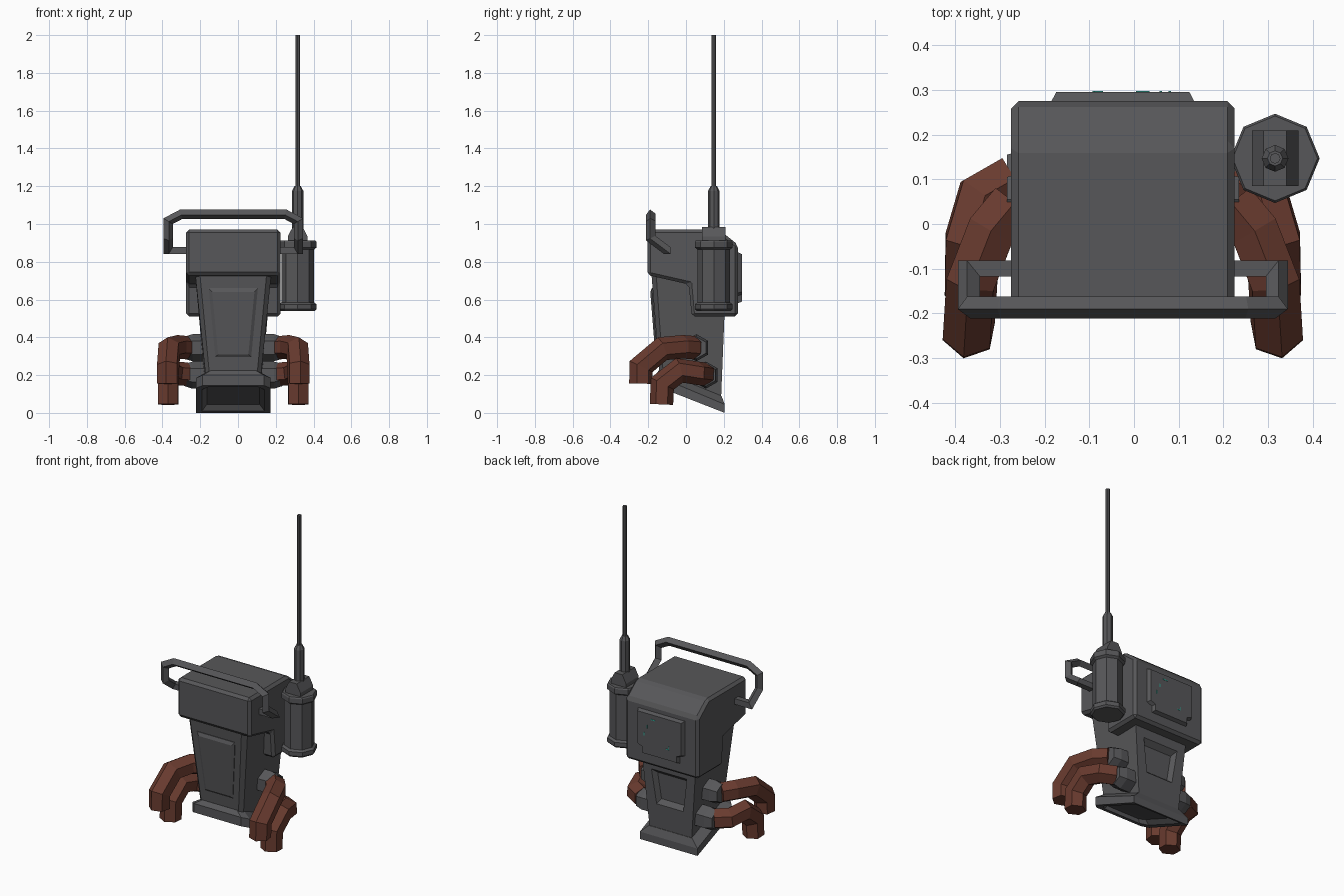
import bpy, bmesh, math
from mathutils import Vector

if "Cube" in bpy.data.objects:
    bpy.data.objects.remove(bpy.data.objects["Cube"])

CX = -0.025  # symmetry plane of the body


def material(name, rgb):
    m = bpy.data.materials.new(name)
    m.diffuse_color = (*rgb, 1)
    m.use_nodes = True
    m.node_tree.nodes["Principled BSDF"].inputs["Base Color"].default_value = m.diffuse_color
    return m


GREY = material("dark grey metal", (0.095, 0.095, 0.1))
BROWN = material("rust brown", (0.14, 0.043, 0.028))
TEAL = material("teal", (0.03, 0.38, 0.3))


def loft(name, rings, mat=GREY, bevel=0.0):
    """Skin a list of point rings and close both ends."""
    bm = bmesh.new()
    vs = [[bm.verts.new(p) for p in r] for r in rings]
    n = len(vs[0])
    for a, b in zip(vs, vs[1:]):
        for i in range(n):
            j = (i + 1) % n
            bm.faces.new((a[i], a[j], b[j], b[i]))
    bm.faces.new(vs[0][::-1])
    bm.faces.new(vs[-1])
    bmesh.ops.recalc_face_normals(bm, faces=bm.faces)
    me = bpy.data.meshes.new(name)
    bm.to_mesh(me)
    bm.free()
    me.materials.append(mat)
    ob = bpy.data.objects.new(name, me)
    bpy.context.collection.objects.link(ob)
    if bevel:
        mod = ob.modifiers.new("bevel", "BEVEL")
        mod.width, mod.segments = bevel, 1
        mod.limit_method, mod.angle_limit = "ANGLE", math.radians(25)
    return ob


def lathe(name, x, y, steps, sides=8, mat=GREY):
    """Low-poly turned part from (radius, z) steps."""
    ang = [2 * math.pi * i / sides for i in range(sides)]
    return loft(name, [[(x + r * math.cos(a), y + r * math.sin(a), z) for a in ang]
                       for r, z in steps], mat)


def sweep(name, path, r, sides, ref, mat=GREY, turn=0.0):
    """Mitred tube: each ring is slid along its segment onto the joint plane."""
    P = [Vector(p) for p in path]
    D = [(b - a).normalized() for a, b in zip(P, P[1:])]
    ref = Vector(ref)
    v = (ref - D[0] * ref.dot(D[0])).normalized()
    u = v.cross(D[0])
    ring = []
    for i in range(sides):
        a = 2 * math.pi * i / sides + turn
        ring.append(P[0] + r * (v * math.cos(a) + u * math.sin(a)))
    rings = [ring]
    for i in range(1, len(P)):
        d = D[i - 1]
        n = d if i == len(P) - 1 else (d + D[i]).normalized()
        ring = [q + d * ((P[i] - q).dot(n) / d.dot(n)) for q in ring]
        rings.append(ring)
    return loft(name, rings, mat)


def slab(hw, yf, yb, zf, zb, c=0.0):
    """Rectangle tilted from front height zf to back height zb, front corners cut by c."""
    zc = zf + (zb - zf) * c / (yb - yf)
    pts = [(hw, yb, zb), (-hw, yb, zb)]
    if c:
        pts += [(-hw, yf + c, zc), (c - hw, yf, zf), (hw - c, yf, zf), (hw, yf + c, zc)]
    else:
        pts += [(-hw, yf, zf), (hw, yf, zf)]
    return [(CX + x, y, z) for x, y, z in pts]


# Head: side profile with overhanging front and chamfered back
side = [(-0.205, 0.97), (0.175, 0.97), (0.275, 0.89), (0.275, 0.51),
        (0.03, 0.51), (0.015, 0.68), (-0.205, 0.73)]
loft("head", [[(CX + s * 0.25, y, z) for y, z in side] for s in (-1, 1)], bevel=0.016)

# Back panel with notched lower corners
half = [(0.16, 0.85), (0.16, 0.635), (0.125, 0.62), (0.125, 0.58)]
outline = half + [(-x, z) for x, z in reversed(half)]
loft("back_panel", [[(CX + x * k, y, 0.715 + (z - 0.715) * k) for x, z in outline]
                    for k, y in ((1, 0.26), (1, 0.275), (0.93, 0.296))])

# Small teal display marks on the back panel
for i, (x, z, w, h) in enumerate([(0.02, 0.81, 0.03, 0.006), (0.06, 0.76, 0.006, 0.02),
                                  (0.08, 0.71, 0.006, 0.02), (-0.08, 0.655, 0.02, 0.006),
                                  (-0.09, 0.665, 0.005, 0.02)]):
    q = [(-1, -1), (1, -1), (1, 1), (-1, 1)]
    loft(f"display_mark_{i + 1}", [[(x + a * w / 2, y, z + b * h / 2) for a, b in q]
                                   for y in (0.294, 0.2975)], TEAL)

# Tapered trunk, standing on a tilted base
trunk = loft("trunk", [slab(0.142, -0.137, 0.185, 0.16, 0.06, 0.02),
                       slab(0.203, -0.184, 0.213, 0.75, 0.75, 0.025)])


def trapezoid(top, bottom, y_of, off):
    """Upright trapezoid on a leaning wall; top and bottom are (half width, z)."""
    (a, zt), (b, zb) = top, bottom
    return [(CX + x, y_of(z) + off, z) for x, z in ((-a, zt), (a, zt), (b, zb), (-b, zb))]


def front_y(z):
    return -0.18 + (0.7 - z) * 0.08


def back_y(z):
    return 0.185 + (z - 0.06) * 0.04


# Raised front plate
loft("front_plate", [trapezoid((0.13, 0.66), (0.095, 0.295), front_y, 0.01),
                     trapezoid((0.13, 0.66), (0.095, 0.295), front_y, -0.004),
                     trapezoid((0.112, 0.64), (0.08, 0.31), front_y, -0.014)])

# Recess in the back of the trunk
cutter = loft("back_recess_cutter", [trapezoid((0.135, 0.47), (0.1, 0.225), back_y, 0.02),
                                     trapezoid((0.1, 0.425), (0.078, 0.265), back_y, -0.03)])
cutter.hide_render = True
cutter.hide_viewport = True
cut = trunk.modifiers.new("recess", "BOOLEAN")
cut.operation, cut.object, cut.solver = "DIFFERENCE", cutter, "EXACT"

# Flared base skirt, hollow underneath
loft("base_skirt", [slab(0.14, -0.125, 0.165, 0.16, 0.045, 0.03),
                    slab(0.165, -0.135, 0.18, 0.137, 0.011, 0.035),
                    slab(0.197, -0.165, 0.205, 0.145, 0.0, 0.035),
                    slab(0.197, -0.165, 0.205, 0.2, 0.045, 0.035),
                    slab(0.148, -0.143, 0.188, 0.225, 0.09, 0.03)])

# Legs and their hip stubs, mirrored left and right
legs = {
    "upper": ((0.055, 0.345), [(0.245, 0.045, 0.345), (0.295, -0.015, 0.35), (0.338, -0.125, 0.34),
                               (0.345, -0.238, 0.245), (0.345, -0.24, 0.155)]),
    "lower": ((0.105, 0.2), [(0.245, 0.1, 0.205), (0.315, 0.06, 0.21), (0.343, -0.035, 0.225),
                             (0.345, -0.125, 0.155), (0.345, -0.13, 0.045)]),
}
hexa = [math.pi / 3 * i for i in range(6)]
for s, word in ((-1, "left"), (1, "right")):
    for pos, ((y, z), path) in legs.items():
        loft(f"{word}_{pos}_hip", [[(CX + s * x, y + r * math.sin(a), z + r * math.cos(a)) for a in hexa]
                                   for x, r in ((0.1, 0.072), (0.215, 0.072), (0.26, 0.058))])
        sweep(f"{word}_{pos}_leg", [(CX + s * x, a, b) for x, a, b in path],
              0.062, 6, (0, 0, 1), BROWN)

# Handle bar around the front of the head
arm = [(0.23, -0.1, 0.86), (0.345, -0.1, 0.86), (0.345, -0.187, 0.925),
       (0.345, -0.187, 1.015), (0.275, -0.187, 1.052)]
bar = arm + [(-x, y, z) for x, y, z in reversed(arm)]
sweep("handle", [(CX + x, y, z) for x, y, z in bar], 0.025, 4, (0, 0, 1), turn=math.pi / 4)

# Side canister with end caps
AX, AY = 0.316, 0.147
lathe("canister", AX, AY, [(0.09, 0.54), (0.1, 0.55), (0.1, 0.575), (0.086, 0.585), (0.086, 0.865),
                           (0.1, 0.875), (0.1, 0.905), (0.095, 0.912)])

# Antenna mount, sleeve and whip
prism = [(-0.052, 0.9), (-0.052, 0.935), (-0.026, 0.985), (0.026, 0.985), (0.052, 0.935), (0.052, 0.9)]
loft("antenna_mount", [[(AX + x, AY + y, z) for x, z in prism] for y in (-0.062, 0.062)])
lathe("antenna_sleeve", AX, AY, [(0.03, 0.97), (0.03, 1.175), (0.017, 1.2)])
lathe("antenna_whip", AX, AY, [(0.012, 1.19), (0.012, 2.0)])
